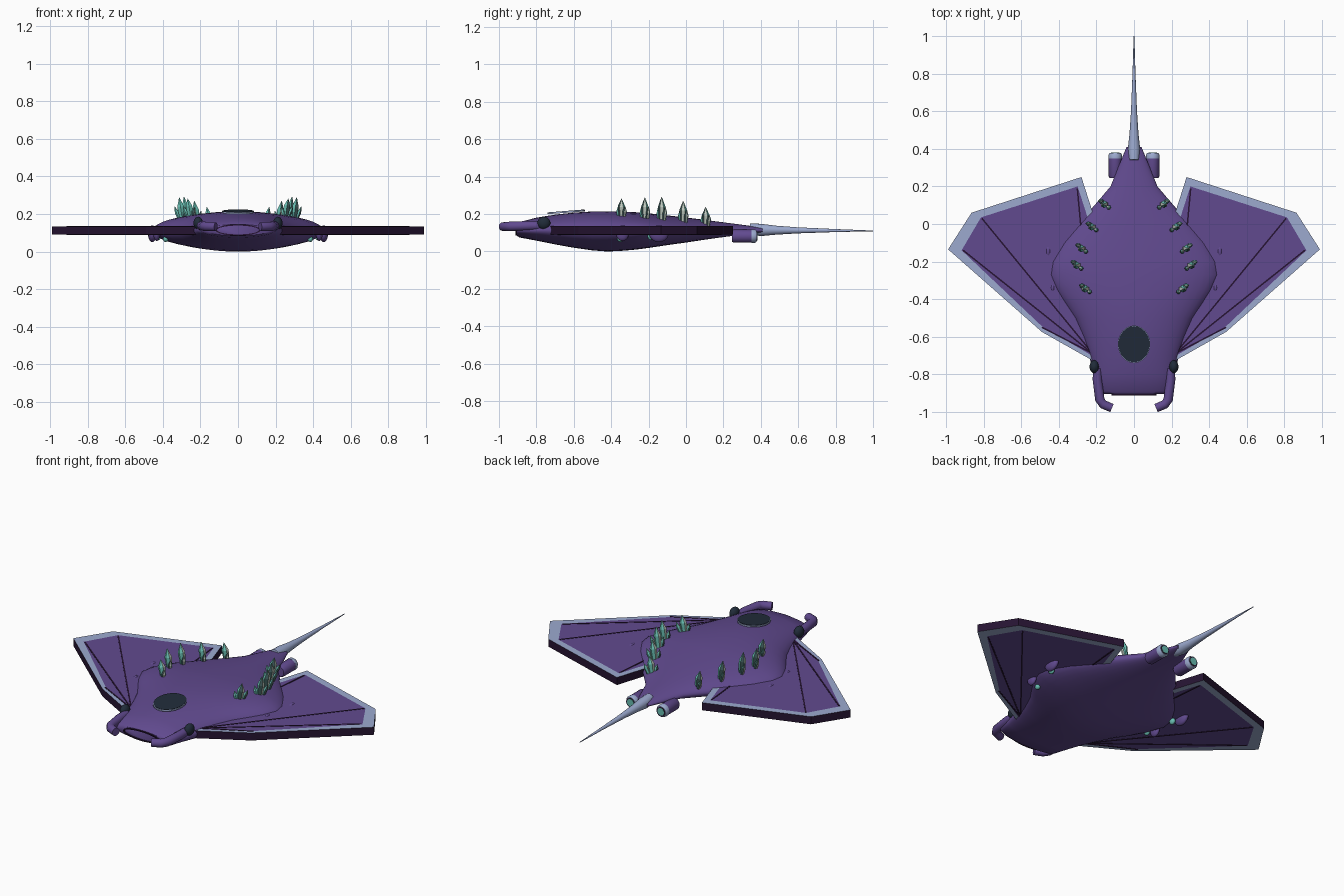
import bpy, bmesh, math
from mathutils import Vector

if "Cube" in bpy.data.objects:
    bpy.data.objects.remove(bpy.data.objects["Cube"])


def srgb(r, g, b):
    f = lambda c: c / 12.92 if c <= 0.04045 else ((c + 0.055) / 1.055) ** 2.4
    return (f(r / 255), f(g / 255), f(b / 255), 1)


def material(name, *rgb):
    m = bpy.data.materials.new(name)
    m.diffuse_color = srgb(*rgb)
    m.use_nodes = True
    m.node_tree.nodes["Principled BSDF"].inputs["Base Color"].default_value = m.diffuse_color
    return m


PURPLE = material("purple hull", 97, 74, 143)
PALE = material("pale blue trim", 156, 170, 207)
DARK = material("dark plum edge", 38, 20, 50)
GLASS = material("dark navy glass", 33, 44, 58)
TEAL = material("teal crystal", 105, 190, 178)
WHITE = material("pale crystal", 196, 208, 198)
DEEP = material("deep green crystal", 62, 92, 92)


def finish(bm, name, mats, smooth=None):
    bmesh.ops.recalc_face_normals(bm, faces=bm.faces)
    me = bpy.data.meshes.new(name)
    bm.to_mesh(me)
    bm.free()
    for m in mats:
        me.materials.append(m)
    ob = bpy.data.objects.new(name, me)
    bpy.context.collection.objects.link(ob)
    if smooth:
        bpy.ops.object.select_all(action='DESELECT')
        ob.select_set(True)
        bpy.context.view_layer.objects.active = ob
        bpy.ops.object.shade_smooth_by_angle(angle=math.radians(smooth))
    return ob


def skin(bm, rings):
    """Join point rings into a closed tube; returns side faces."""
    vs = [[bm.verts.new(p) for p in r] for r in rings]
    n = len(vs[0])
    faces = []
    for a, b in zip(vs, vs[1:]):
        for i in range(n):
            j = (i + 1) % n
            faces.append(bm.faces.new((a[i], a[j], b[j], b[i])))
    bm.faces.new(vs[0])
    bm.faces.new(vs[-1])
    return faces


def tube_rings(path, n):
    """path: (point, radius) pairs, rings face along the path."""
    pts = [Vector(p) for p, r in path]
    out = []
    for k, (p, r) in enumerate(path):
        d = (pts[min(k + 1, len(pts) - 1)] - pts[max(k - 1, 0)]).normalized()
        q = d.to_track_quat('Z', 'Y')
        out.append([pts[k] + q @ Vector((r * math.cos(a), r * math.sin(a), 0))
                    for a in (math.tau * i / n for i in range(n))])
    return out


def tube(name, path, mat, n=16, smooth=40):
    bm = bmesh.new()
    skin(bm, tube_rings(path, n))
    return finish(bm, name, [mat], smooth)


def blob(name, loc, scale, mat):
    bm = bmesh.new()
    bmesh.ops.create_uvsphere(bm, u_segments=16, v_segments=10, radius=1)
    bmesh.ops.scale(bm, vec=scale, verts=bm.verts)
    bmesh.ops.translate(bm, vec=loc, verts=bm.verts)
    return finish(bm, name, [mat], 60)


# Hull: elliptical sections (y, half width, top, bottom), widest at z = 0.112
SECTIONS = [(-.905, .165, .145, .085), (-.89, .195, .157, .075), (-.8, .215, .181, .058),
            (-.7, .24, .197, .038), (-.6, .275, .208, .02), (-.5, .32, .214, .006),
            (-.42, .375, .215, 0), (-.35, .42, .213, .003), (-.27, .455, .21, .01),
            (-.2, .445, .204, .019), (-.1, .385, .193, .034), (0, .3, .182, .048),
            (.1, .21, .169, .063), (.2, .125, .156, .077), (.3, .085, .143, .09),
            (.41, .04, .128, .1)]
bm = bmesh.new()
rings = []
for y, w, top, bot in SECTIONS:
    ring = []
    for i in range(40):
        a = math.tau * i / 40
        s = math.sin(a)
        ring.append((w * math.cos(a), y, .112 + s * ((top - .112) if s > 0 else (.112 - bot))))
    rings.append(ring)
skin(bm, rings)
finish(bm, "hull", [PURPLE], 50)

# Tail spike
tube("tail", [((0, .34, .122), .028), ((0, .4, .115), .033), ((0, .48, .114), .024),
              ((0, .6, .113), .016), ((0, .8, .112), .008), ((0, 1, .11), .002)], PALE)

# Mouth rim on the blunt nose
bm = bmesh.new()
loop = [(.12 * math.cos(math.tau * i / 32), .03 * math.sin(math.tau * i / 32)) for i in range(32)]
inner = [(x * .93, z * .78) for x, z in loop]
for a, b, y0, y1 in ((loop, inner, -.912, -.912), (loop, loop, -.9, -.912), (inner, inner, -.9, -.912)):
    for i in range(32):
        j = (i + 1) % 32
        bm.faces.new([bm.verts.new((p[0], y, p[1] + .115)) for p, y in
                      ((a[i], y0), (a[j], y0), (b[j], y1), (b[i], y1))])
bmesh.ops.remove_doubles(bm, verts=bm.verts, dist=1e-5)
finish(bm, "mouth_rim", [DARK])

# Canopy: thin oval plate over the head, with a pale edge below
for name, r, dz, mat in (("canopy_edge", 1.04, -.002, PALE), ("canopy", 1, 0, GLASS)):
    bm = bmesh.new()
    skin(bm, [[(.083 * r * math.cos(a), -.64 + .096 * r * math.sin(a),
                .214 + .08 * .096 * math.sin(a) + dz + h)
               for a in (math.tau * i / 24 for i in range(24))] for h in (-.005, .003)])
    finish(bm, name, [mat])

OUTER = [(.18, -.75), (.49, -.575), (.99, -.135), (.865, .06), (.28, .25), (.2, 0)]
INNER = [(.2, -.715), (.49, -.545), (.918, -.14), (.815, .035), (.3, .2), (.22, -.05)]
# Crystal clusters: x, y, base z, tip z
CRYSTALS = [(.148, .105, .13, .237), (.215, -.015, .145, .27), (.27, -.13, .155, .292),
            (.295, -.22, .16, .288), (.25, -.345, .175, .282)]


def crystal(bm, base, tip, r):
    base, tip = Vector(base), Vector(tip)
    at = lambda t: base.lerp(tip, t)
    faces = skin(bm, tube_rings([(at(0), r * .7), (at(.62), r), (at(1), r * .06)], 6))
    for i, f in enumerate(faces):
        f.material_index = (0, 1, 0, 2, 1, 0)[i % 6]


for side, s in (("right", 1), ("left", -1)):
    # Wing slab: purple panel, pale rim, dark outer edge
    bm = bmesh.new()
    lay = lambda pts, z: [bm.verts.new((s * x, y, z)) for x, y in pts]
    to, ti, bo, bi = lay(OUTER, .135), lay(INNER, .135), lay(OUTER, .09), lay(INNER, .09)
    bm.faces.new(ti)
    bm.faces.new(bi)
    for i in range(6):
        j = (i + 1) % 6
        for a, b, m in ((to, ti, 1), (bo, bi, 1), (to, bo, 2)):
            bm.faces.new((a[i], a[j], b[j], b[i])).material_index = m
    finish(bm, side + "_wing", [PURPLE, PALE, DARK])

    # Wing ribs: thin dark strips fanning from the shoulder
    bm = bmesh.new()
    for x, y in ((.49, -.55), (.91, -.14), (.81, .03), (.302, .19)):
        p, q = Vector((s * .22, -.69, 0)), Vector((s * x, y, 0))
        d = (q - p).normalized()
        n = Vector((-d.y, d.x, 0)) * .004
        skin(bm, [[c + Vector((0, 0, z)) for c in (p + n, q + n, q - n, p - n)] for z in (.088, .137)])
    finish(bm, side + "_wing_ribs", [DARK])

    # Eye and hooked horn
    blob(side + "_eye", (s * .212, -.76, .152), (.025, .035, .034), GLASS)
    tube(side + "_horn", [((s * .195, -.77, .138), .024), ((s * .195, -.83, .138), .025),
                          ((s * .182, -.935, .135), .025), ((s * .165, -.96, .134), .024),
                          ((s * .118, -.98, .133), .023)], PURPLE)

    # Thruster: body, pale collar, glowing core
    ex, ez = s * .1, .082
    tube(side + "_thruster", [((ex, .245, ez), .03), ((ex, .255, ez), .035), ((ex, .355, ez), .035)], PURPLE)
    tube(side + "_thruster_collar", [((ex, .35, ez), .036), ((ex, .368, ez), .036), ((ex, .378, ez), .03)], PALE)
    tube(side + "_thruster_core", [((ex, .37, ez), .022), ((ex, .381, ez), .022)], TEAL)
    tube(side + "_thruster_throat", [((ex, .37, ez), .027), ((ex, .379, ez), .027)], DARK)

    # Pods poking through the wing root, with teal beads underneath
    blob(side + "_rear_pod", (s * .457, -.145, .095), (.022, .052, .045), PURPLE)
    blob(side + "_front_pod", (s * .433, -.34, .098), (.018, .035, .042), PURPLE)
    blob(side + "_rear_bead", (s * .425, -.185, .08), (.014, .02, .02), TEAL)
    blob(side + "_front_bead", (s * .385, -.35, .067), (.014, .018, .016), TEAL)

    # Crystal clusters along the back
    for k, (x, y, z0, z1) in enumerate(CRYSTALS):
        bm = bmesh.new()
        h = z1 - z0
        crystal(bm, (s * x, y, z0), (s * (x + .018), y, z1), .02)
        crystal(bm, (s * (x + .012), y + .012, z0), (s * (x + .042), y + .02, z0 + h * .62), .012)
        crystal(bm, (s * (x - .008), y - .012, z0), (s * (x - .018), y - .02, z0 + h * .58), .012)
        finish(bm, f"{side}_crystals_{k + 1}", [TEAL, WHITE, DEEP])
